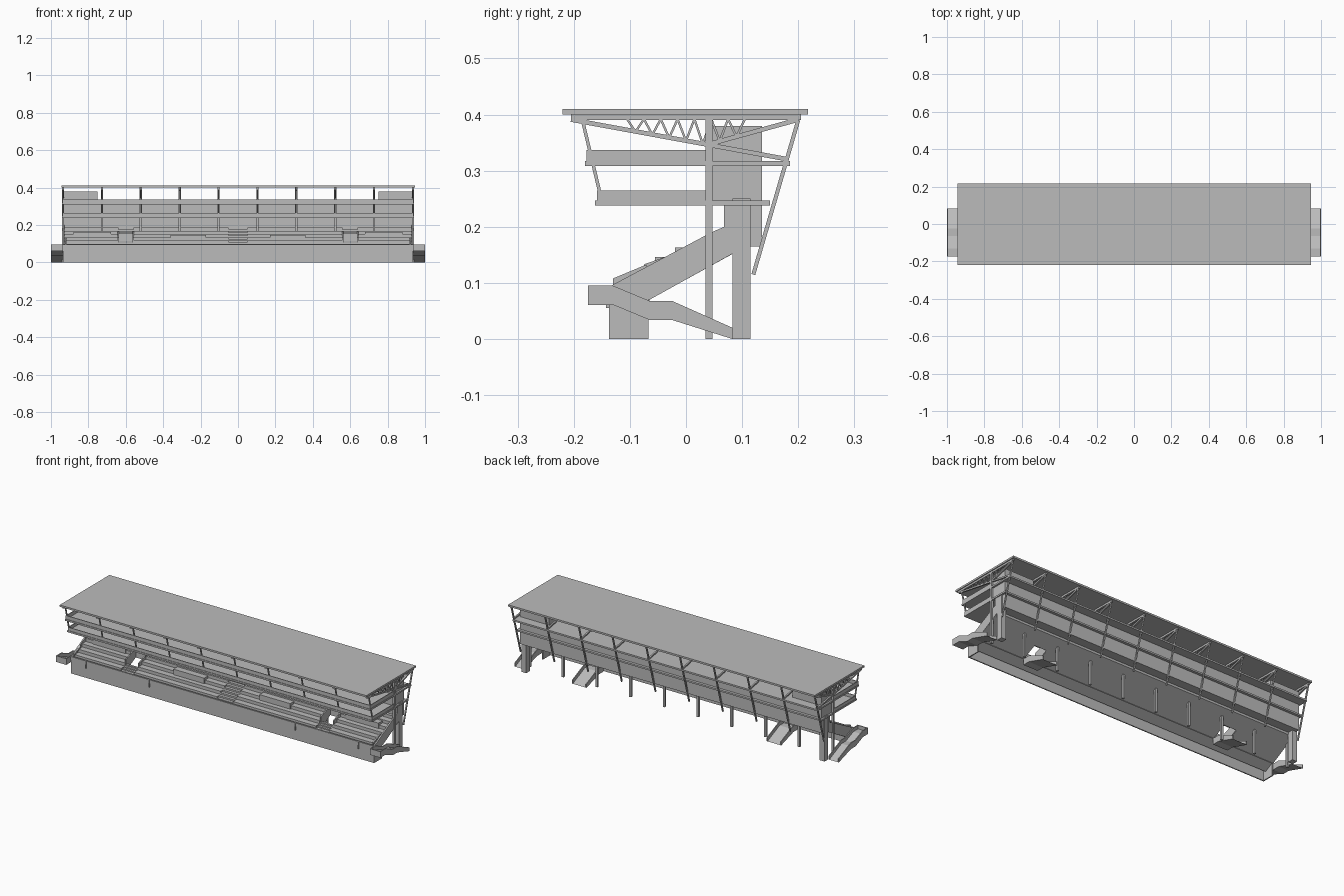
import bpy
import math

cube = bpy.data.objects.get("Cube")
if cube:
    bpy.data.objects.remove(cube, do_unlink=True)

grey = bpy.data.materials.new("concrete_grey")
grey.use_nodes = True
COLOUR = (0.5, 0.5, 0.5, 1)
grey.diffuse_color = COLOUR
grey.node_tree.nodes["Principled BSDF"].inputs["Base Color"].default_value = COLOUR


def prism(name, pts, x0, x1):
    """Extrude a (y, z) outline from x0 to x1."""
    area = sum(a[0] * b[1] - b[0] * a[1] for a, b in zip(pts, pts[1:] + pts[:1]))
    if area < 0:
        pts = pts[::-1]
    n = len(pts)
    verts = [(x, y, z) for x in (x0, x1) for y, z in pts]
    faces = [tuple(range(n))[::-1], tuple(range(n, 2 * n))]
    faces += [(i, (i + 1) % n, (i + 1) % n + n, i + n) for i in range(n)]
    mesh = bpy.data.meshes.new(name)
    mesh.from_pydata(verts, [], faces)
    mesh.materials.append(grey)
    ob = bpy.data.objects.new(name, mesh)
    bpy.context.collection.objects.link(ob)
    return ob


def box(name, x0, x1, y0, y1, z0, z1):
    return prism(name, [(y0, z0), (y1, z0), (y1, z1), (y0, z1)], x0, x1)


def beam(name, x, a, b, thick, width):
    """Straight bar between two (y, z) points in the plane of a frame."""
    dy, dz = b[0] - a[0], b[1] - a[1]
    k = thick / 2 / math.hypot(dy, dz)
    oy, oz = -dz * k, dy * k
    pts = [(a[0] + oy, a[1] + oz), (b[0] + oy, b[1] + oz),
           (b[0] - oy, b[1] - oz), (a[0] - oy, a[1] - oz)]
    return prism(name, pts, x - width / 2, x + width / 2)


def strip(top, drop_a, drop_b):
    """Closed outline between two vertical offsets of a path."""
    return [(y, z - drop_a) for y, z in top] + [(y, z - drop_b) for y, z in reversed(top)]


# Roof slab
box("roof", -0.945, 0.945, -0.22, 0.217, 0.4, 0.41)

# Repeated support frames
HALF = 0.935
for i in range(10):
    x = -HALF + i * 2 * HALF / 9
    box("column", x - 0.006, x + 0.006, 0.035, 0.047, 0, 0.4)
    box("roof_beam", x - 0.005, x + 0.005, -0.205, 0.205, 0.39, 0.4)
    beam("lower_chord", x, (-0.205, 0.391), (0.183, 0.32), 0.008, 0.008)
    beam("rear_chord", x, (0.04, 0.347), (0.2, 0.391), 0.008, 0.008)
    beam("front_strut", x, (-0.185, 0.392), (-0.15, 0.246), 0.006, 0.006)
    beam("rear_strut", x, (0.2, 0.39), (0.12, 0.115), 0.007, 0.007)
    # Zigzag web between the roof beam and the chords
    web = []
    for k in range(15):
        y = -0.105 + k * 0.015
        low = max(0.353 - 0.183 * y, 0.336 + 0.275 * y)
        web.append((y, low if k % 2 else 0.392))
    for a, b in zip(web, web[1:]):
        beam("truss_web", x, a, b, 0.004, 0.005)

# Viewing decks with parapets
for name, y0, y1, z, high in (("upper", -0.18, 0.185, 0.308, 0.02),
                              ("lower", -0.162, 0.15, 0.238, 0.018)):
    box(name + "_deck", -0.94, 0.94, y0, y1, z, z + 0.009)
    top = z + 0.009
    box(name + "_parapet", -0.938, 0.938, y0 + 0.003, y0 + 0.007, top, top + high)
    for s in (-1, 1):
        box(name + "_end_parapet", s * 0.938, s * 0.934, y0 + 0.003, 0.035, top, top + high)

# Enclosed rooms behind the decks
box("deck_room", -0.93, 0.93, 0.047, 0.135, 0.247, 0.308)
box("rear_wall", -0.93, 0.93, 0.068, 0.135, 0.165, 0.238)
for s in (-1, 1):
    box("end_room", s * 0.75, s * 0.93, 0.035, 0.135, 0.317, 0.38)
    box("end_post", s * 0.905, s * 0.935, 0.083, 0.115, 0, 0.25)
    box("room_divider", s * 0.59, s * 0.71, 0.04, 0.05, 0.247, 0.305)

# Stepped terraces, split by aisles
ROWS = 6


def terrace(name, x0, x1, y0, y1, rows, lift=0.0):
    """Steps climbing from front to back, closed by a sloping underside."""
    floor = lambda y: 0.106 + 0.55 * y
    step = 0.2 / ROWS
    pts = [(y1, floor(y1)), (y0, floor(y0))]
    d = (y1 - y0) / rows
    for r in range(rows):
        y = y0 + r * d
        z = 0.098 + (y + 0.115) / step * 0.0175 + lift
        pts += [(y, z), (y + d, z)]
    return prism(name, pts, x0, x1)


for s in (-1, 1):
    terrace("seat_block", s * 0.05, s * 0.56, -0.115, 0.085, ROWS)
    terrace("seat_block", s * 0.64, s * 0.93, -0.115, 0.085, ROWS)
    # Aisle above and below the entrance opening
    terrace("aisle_upper", s * 0.56, s * 0.64, 0.01, 0.085, 6, -0.008)
    terrace("aisle_lower", s * 0.56, s * 0.64, -0.115, -0.065, 4, -0.012)
    for x in (0.56, 0.64):
        prism("entrance_side_wall", [(-0.075, 0.07), (0.015, 0.115), (0.015, 0.165), (-0.075, 0.133)],
              s * (x - 0.003), s * (x + 0.003))
    # Raised rows in the front half
    box("raised_row", s * 0.17, s * 0.36, -0.055, -0.02, 0.1, 0.146)
    box("raised_row", s * 0.68, s * 0.88, -0.02, 0.015, 0.12, 0.163)
    # End wall following the rake
    prism("end_wall", [(-0.135, 0.09), (-0.065, 0.07), (0.083, 0.152), (0.083, 0.238), (0.068, 0.238),
                       (0.068, 0.2), (0.045, 0.19), (-0.13, 0.097)], s * 0.928, s * 0.936)
    prism("end_rail", [(-0.13, 0.097), (-0.07, 0.125), (-0.07, 0.133), (-0.13, 0.108)],
          s * 0.918, s * 0.926)
terrace("centre_aisle", -0.05, 0.05, -0.115, 0.085, 12, -0.008)

# Front walkway and wall
box("walkway", -0.932, 0.932, -0.133, -0.065, 0.068, 0.076)
box("front_wall", -0.935, 0.935, -0.137, -0.131, 0, 0.095)
box("wall_band", -0.937, 0.937, -0.14, -0.136, 0.075, 0.095)
for s in (-1, 1):
    box("wall_return", s * 0.929, s * 0.935, -0.137, -0.067, 0, 0.09)
    for x in (0.45, 0.84):
        box("drain_post", s * (x - 0.003), s * (x + 0.003), -0.143, -0.136, 0.055, 0.095)

# Stair channels: an outer pair at the ends, an inner pair under the openings
RAMP = [(-0.065, 0.068), (-0.025, 0.068), (0.083, 0.02)]
END_RAMP = [(-0.175, 0.095), (-0.13, 0.095)] + RAMP


def channel(name, path, x0, x1):
    prism(name + "_floor", [(y, max(z, 0)) for y, z in strip(path, 0.02, 0.034)], x0, x1)
    for a, b in ((x0, x0 + 0.005), (x1 - 0.005, x1)):
        prism(name + "_side", [(y, max(z, 0)) for y, z in strip(path, 0, 0.034)], a, b)


for s in (-1, 1):
    lo, hi = sorted((s * 0.936, s * 1.0))
    channel("end_stair", END_RAMP, lo, hi)
    box("landing_front", lo, hi, -0.175, -0.17, 0.061, 0.095)
    channel("entrance_stair", RAMP, s * 0.6 - 0.045, s * 0.6 + 0.045)
